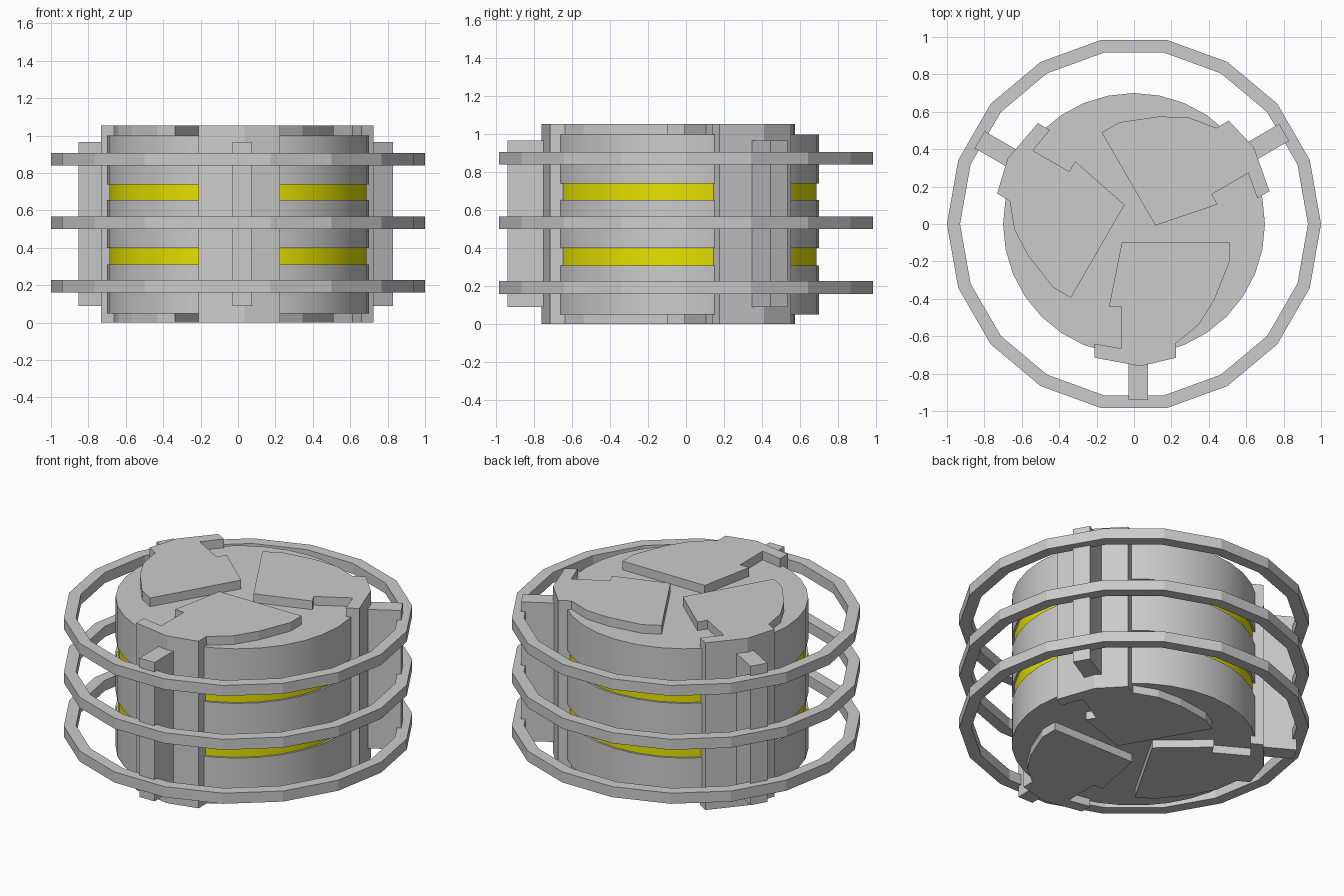
import bpy, bmesh
from math import pi, cos, sin

if "Cube" in bpy.data.objects:
    bpy.data.objects.remove(bpy.data.objects["Cube"])

yellow = bpy.data.materials.new("yellow_band")
yellow.diffuse_color = (0.8, 0.77, 0.0, 1)
yellow.use_nodes = True
yellow.node_tree.nodes["Principled BSDF"].inputs["Base Color"].default_value = yellow.diffuse_color


def finish(bm, name, mat=None, smooth=False):
    bmesh.ops.recalc_face_normals(bm, faces=bm.faces)
    me = bpy.data.meshes.new(name)
    bm.to_mesh(me)
    bm.free()
    ob = bpy.data.objects.new(name, me)
    bpy.context.collection.objects.link(ob)
    if mat:
        me.materials.append(mat)
    if smooth:
        bpy.ops.object.select_all(action='DESELECT')
        ob.select_set(True)
        bpy.context.view_layer.objects.active = ob
        bpy.ops.object.shade_smooth_by_angle(angle=pi / 6)
    return ob


def lathe(name, profile, sides, closed=False, **kw):
    """Revolve (r, z) points round z, capping open profiles."""
    bm = bmesh.new()
    rings = [[bm.verts.new((r * cos(2 * pi * i / sides), r * sin(2 * pi * i / sides), z))
              for i in range(sides)] for r, z in profile]
    pairs = list(zip(rings, rings[1:]))
    if closed:
        pairs.append((rings[-1], rings[0]))
    else:
        bm.faces.new(rings[0])
        bm.faces.new(rings[-1])
    for a, b in pairs:
        for i in range(sides):
            j = (i + 1) % sides
            bm.faces.new((a[i], a[j], b[j], b[i]))
    return finish(bm, name, **kw)


def prism(name, outline, z0, z1, turn):
    """Extrude an xy outline from z0 to z1, turned round z."""
    bm = bmesh.new()
    c, s = cos(turn), sin(turn)
    lo, hi = [[bm.verts.new((x * c - y * s, x * s + y * c, z)) for x, y in outline]
              for z in (z0, z1)]
    bm.faces.new(lo)
    bm.faces.new(hi)
    for i in range(len(outline)):
        j = (i + 1) % len(outline)
        bm.faces.new((lo[i], lo[j], hi[j], hi[i]))
    return finish(bm, name)


# Drum body with two shallow grooves
R, G = 0.70, 0.675
lathe("drum_body", [(R, 0.05), (R, 0.31), (G, 0.31), (G, 0.40), (R, 0.40), (R, 0.655),
                    (G, 0.655), (G, 0.74), (R, 0.74), (R, 1.0)], 32, smooth=True)

# Yellow bands filling the grooves
for z0, z1 in ((0.31, 0.40), (0.655, 0.74)):
    lathe("yellow_band", [(0.65, z0), (0.688, z0), (0.688, z1), (0.65, z1)], 32,
          closed=True, mat=yellow, smooth=True)

# Outer faceted hoops
for z in (0.16, 0.50, 0.84):
    lathe("outer_hoop", [(0.93, z), (1.0, z), (1.0, z + 0.067), (0.93, z + 0.067)], 18,
          closed=True)

# Three clamps: side wall, top and bottom plates, and a fin reaching the hoops
wall = [(-0.21, -0.64), (-0.21, -0.715), (0.035, -0.76), (0.225, -0.715),
        (0.225, -0.637), (-0.07, -0.665)]
plate = [(-0.064, -0.095), (-0.133, -0.44), (-0.07, -0.44), (-0.07, -0.665),
         (0.225, -0.637), (0.345, -0.54), (0.43, -0.405), (0.51, -0.205), (0.51, -0.095)]
fin = [(-0.03, -0.70), (-0.03, -0.94), (0.075, -0.94), (0.075, -0.70)]
for k in range(3):
    a = 2 * pi * k / 3
    prism("clamp_wall", wall, 0.0, 1.055, a)
    prism("clamp_top_plate", plate, 0.99, 1.055, a)
    prism("clamp_bottom_plate", plate, 0.0, 0.06, a)
    prism("fin", fin, 0.09, 0.967, a)
